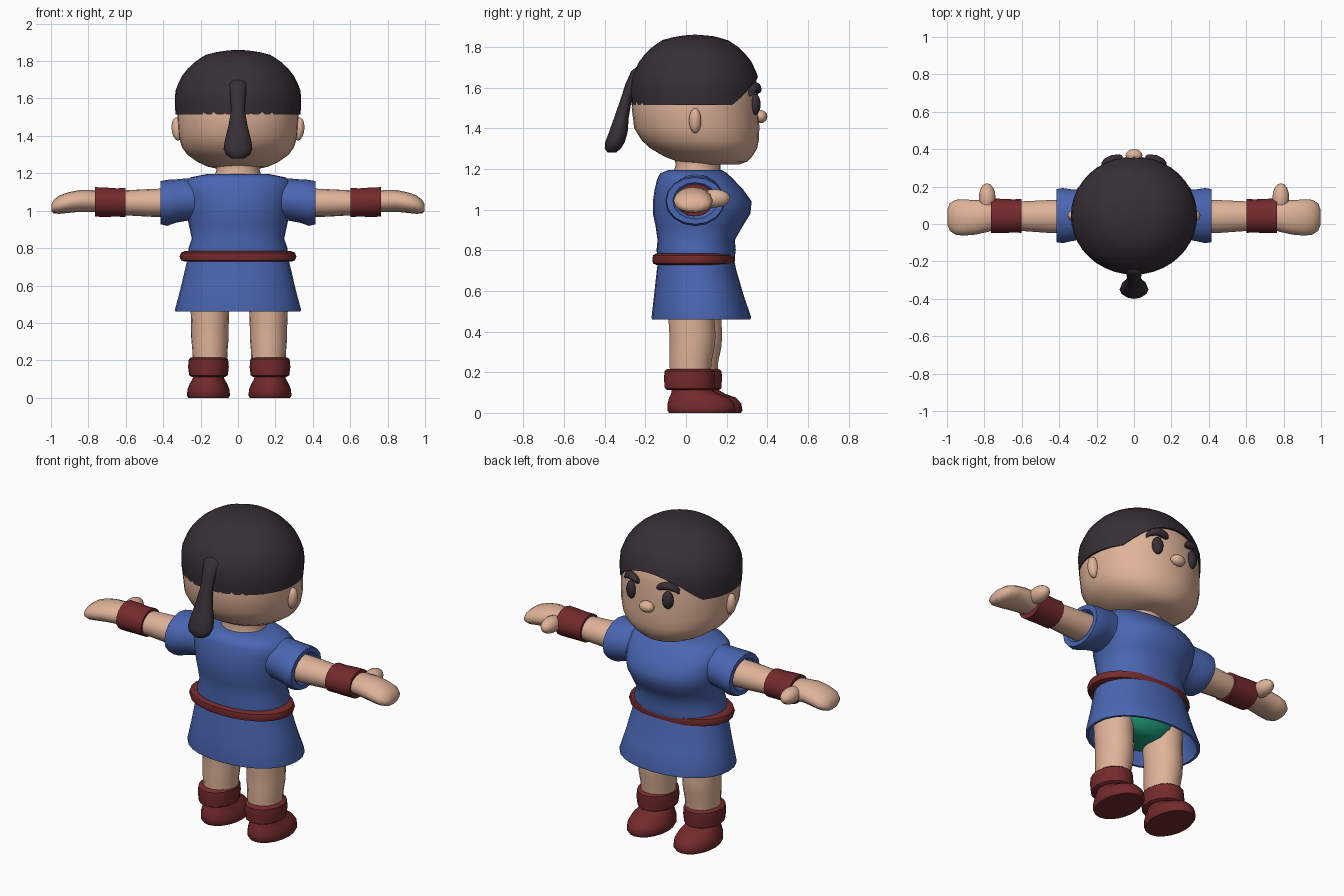
import bpy, bmesh, math
from mathutils import Matrix, Vector, Euler

def mat(name, rgb):
    m = bpy.data.materials.new(name)
    lin = [((c / 255 + 0.055) / 1.055) ** 2.4 for c in rgb]
    m.diffuse_color = (*lin, 1)
    return m

SKIN = mat("skin", (224, 179, 153))
HAIR = mat("dark hair", (55, 47, 54))
BLUE = mat("blue cloth", (74, 102, 178))
RED = mat("dark red leather", (116, 42, 44))
GREEN = mat("green cloth", (32, 158, 126))

def finish(name, bm, m):
    bmesh.ops.recalc_face_normals(bm, faces=bm.faces)
    me = bpy.data.meshes.new(name)
    bm.to_mesh(me)
    bm.free()
    me.materials.append(m)
    ob = bpy.data.objects.new(name, me)
    bpy.context.collection.objects.link(ob)
    return ob

def skin_rings(name, rings, m, caps=True):
    """Bridge rings of points with quads."""
    bm = bmesh.new()
    vs = [[bm.verts.new(p) for p in r] for r in rings]
    n = len(vs[0])
    for a, b in zip(vs, vs[1:]):
        for i in range(n):
            j = (i + 1) % n
            bm.faces.new((a[i], a[j], b[j], b[i]))
    if caps:
        bm.faces.new(vs[0])
        bm.faces.new(vs[-1])
    return finish(name, bm, m)

def loft(name, rings, m, axis="z", n=24, e=2.0, side=1, caps=True):
    """rings: (position on axis, centre a, centre b, radius a, radius b)"""
    pts = []
    for t, a, b, ra, rb in rings:
        ring = []
        for i in range(n):
            w = 2 * math.pi * i / n
            c, s = math.cos(w), math.sin(w)
            u = a + ra * math.copysign(abs(c) ** (2 / e), c)
            v = b + rb * math.copysign(abs(s) ** (2 / e), s)
            p = (u, v, t) if axis == "z" else (t, u, v)
            ring.append((p[0] * side, p[1], p[2]))
        pts.append(ring)
    return skin_rings(name, pts, m, caps)

def ball(name, loc, rad, m, rot=(0, 0, 0)):
    bm = bmesh.new()
    mx = Matrix.LocRotScale(Vector(loc), Euler(rot), Vector(rad))
    bmesh.ops.create_uvsphere(bm, u_segments=16, v_segments=10, radius=1, matrix=mx)
    return finish(name, bm, m)

# head and neck
loft("head", [(1.222, 0, .15, .10, .11), (1.235, 0, .13, .16, .17),
              (1.26, 0, .11, .215, .215), (1.30, 0, .088, .272, .262),
              (1.34, 0, .07, .30, .288), (1.40, 0, .053, .318, .308),
              (1.50, 0, .045, .324, .312), (1.60, 0, .045, .324, .308),
              (1.66, 0, .045, .31, .295), (1.74, 0, .045, .26, .25),
              (1.80, 0, .045, .19, .18)], SKIN, e=2.08, n=32)
loft("neck", [(1.12, 0, .055, .13, .12), (1.19, 0, .055, .125, .115),
              (1.22, 0, .06, .115, .11), (1.26, 0, .06, .13, .12)], SKIN)

# hair cap with a raised hairline over the face
PROFILE = [(1.515, .985), (1.58, 1), (1.64, .99), (1.69, .93), (1.74, .85),
           (1.80, .67), (1.835, .5), (1.855, .25), (1.86, .02)]

def hair_radius(z):
    for (z0, f0), (z1, f1) in zip(PROFILE, PROFILE[1:]):
        if z <= z1:
            return f0 + (f1 - f0) * (z - z0) / (z1 - z0)
    return .02

cap = []
for k in range(-1, 13):
    t = math.sin(max(k, 0) / 12 * math.pi / 2)
    ring = []
    for i in range(40):
        w = 2 * math.pi * i / 40
        y = .045 + .317 * math.sin(w)
        low = 1.515 + max(0, y - .24) * 1.12
        z = low + (1.86 - low) * t
        f = hair_radius(z) * (.9 if k < 0 else 1)
        ring.append((.339 * f * math.cos(w), .045 + .317 * f * math.sin(w), z))
    cap.append(ring)
skin_rings("hair_cap", cap, HAIR)

# ponytail
loft("ponytail", [(1.70, 0, -.225, .035, .02), (1.68, 0, -.24, .05, .03),
                  (1.62, 0, -.265, .042, .032), (1.54, 0, -.295, .036, .028),
                  (1.45, 0, -.318, .052, .036), (1.38, 0, -.333, .07, .046),
                  (1.33, 0, -.35, .077, .048), (1.30, 0, -.36, .064, .04),
                  (1.28, 0, -.365, .035, .02)], HAIR, n=12)

# nose
ball("nose", (0, .367, 1.457), (.045, .033, .032), SKIN)

# tunic, belt, skirt, briefs
loft("tunic_top", [(.765, 0, .05, .265, .19), (.80, 0, .05, .265, .195),
                   (.85, 0, .05, .247, .19), (.92, 0, .065, .262, .215),
                   (.98, 0, .077, .275, .24), (1.04, 0, .08, .285, .243),
                   (1.10, 0, .063, .29, .217), (1.15, 0, .045, .285, .187),
                   (1.178, 0, .038, .255, .165), (1.195, 0, .045, .17, .13)],
     BLUE, e=2.2, n=28)
loft("belt", [(.728, 0, .038, .285, .185), (.735, 0, .038, .305, .2),
              (.755, 0, .038, .312, .204), (.775, 0, .038, .305, .2),
              (.784, 0, .038, .285, .185)], RED, e=2.1, n=28)
loft("skirt", [(.76, 0, .05, .265, .185), (.70, 0, .052, .28, .196),
               (.58, 0, .063, .308, .22), (.475, 0, .075, .336, .244),
               (.46, 0, .075, .335, .243), (.46, 0, .075, .32, .23),
               (.58, 0, .063, .295, .207), (.74, 0, .05, .255, .175)],
     BLUE, e=2.15, n=28, caps=False)
loft("briefs", [(.475, 0, .04, .08, .07), (.49, 0, .04, .15, .11),
                (.54, 0, .04, .23, .145), (.62, 0, .04, .25, .16),
                (.70, 0, .038, .23, .172), (.722, 0, .038, .19, .177),
                (.74, 0, .038, .17, .165)], GREEN)

for s, tag in ((1, "right"), (-1, "left")):
    # face details
    ball("ear_" + tag, (s * .325, .045, 1.437), (.03, .03, .062), SKIN, (0, s * .1, 0))
    ball("eye_" + tag, (s * .12, .34, 1.517), (.032, .026, .052), HAIR, (0, 0, -s * .35))
    loft("eyebrow_" + tag, [(.062, .352, 1.583, .012, .012), (.075, .352, 1.59, .02, .02),
                            (.12, .343, 1.603, .026, .022), (.155, .328, 1.593, .024, .021),
                            (.175, .315, 1.572, .014, .014)], HAIR, "x", n=10, side=s)
    # sleeve and arm
    loft("sleeve_" + tag, [(.18, .05, 1.06, .12, .11), (.27, .05, 1.06, .13, .113),
                           (.33, .047, 1.052, .138, .116), (.38, .045, 1.042, .147, .123),
                           (.415, .045, 1.043, .142, .115), (.415, .045, 1.043, .11, .09),
                           (.38, .045, 1.043, .08, .07)], BLUE, "x", side=s, n=16)
    loft("forearm_" + tag, [(.3, .04, 1.043, .09, .077), (.45, .04, 1.042, .088, .075),
                            (.62, .042, 1.042, .078, .066)], SKIN, "x", side=s, n=16)
    loft("wristband_" + tag, [(.6, .043, 1.043, .07, .06), (.602, .043, 1.044, .09, .078),
                              (.65, .043, 1.044, .089, .077), (.72, .043, 1.046, .092, .08),
                              (.764, .043, 1.047, .092, .08), (.766, .043, 1.047, .06, .05)],
         RED, "x", side=s, n=18)
    # mitten hand and thumb
    loft("hand_" + tag, [(.72, .045, 1.047, .07, .055), (.78, .043, 1.052, .085, .058),
                         (.85, .035, 1.052, .092, .058), (.91, .035, 1.043, .097, .055),
                         (.955, .036, 1.032, .093, .049), (.985, .037, 1.022, .073, .036),
                         (.998, .037, 1.016, .04, .018)], SKIN, "x", side=s, n=16)
    ball("thumb_" + tag, (s * .785, .14, 1.055), (.045, .078, .045), SKIN)
    # legs and boots; the left leg stands a little further forward
    x, y = (.163, .022) if s > 0 else (-.15, .055)
    loft("leg_" + tag, [(.15, x, y, .09, .1), (.25, x, y, .094, .105),
                        (.32, x, y + .008, .1, .112), (.38, x, y + .01, .1, .115),
                        (.46, x, y + .005, .103, .115), (.60, x, y + .005, .105, .118)],
         SKIN, n=18)
    x += s * .008
    loft("boot_cuff_" + tag, [(.112, x, y - .004, .09, .11), (.12, x, y - .004, .103, .124),
                              (.165, x, y - .004, .109, .128), (.206, x, y - .004, .105, .126),
                              (.216, x, y - .004, .092, .112)], RED, n=18)
    loft("boot_foot_" + tag, [(0, x, y + .055, .108, .16), (.012, x, y + .055, .115, .168),
                              (.045, x, y + .052, .112, .165), (.075, x, y + .043, .1, .148),
                              (.095, x, y + .02, .088, .115), (.125, x, y - .002, .076, .088)],
         RED, n=20)

# smooth shading with crisp edges kept
bpy.ops.object.select_all(action="SELECT")
bpy.context.view_layer.objects.active = bpy.context.selected_objects[0]
bpy.ops.object.shade_smooth_by_angle(angle=math.radians(45))
